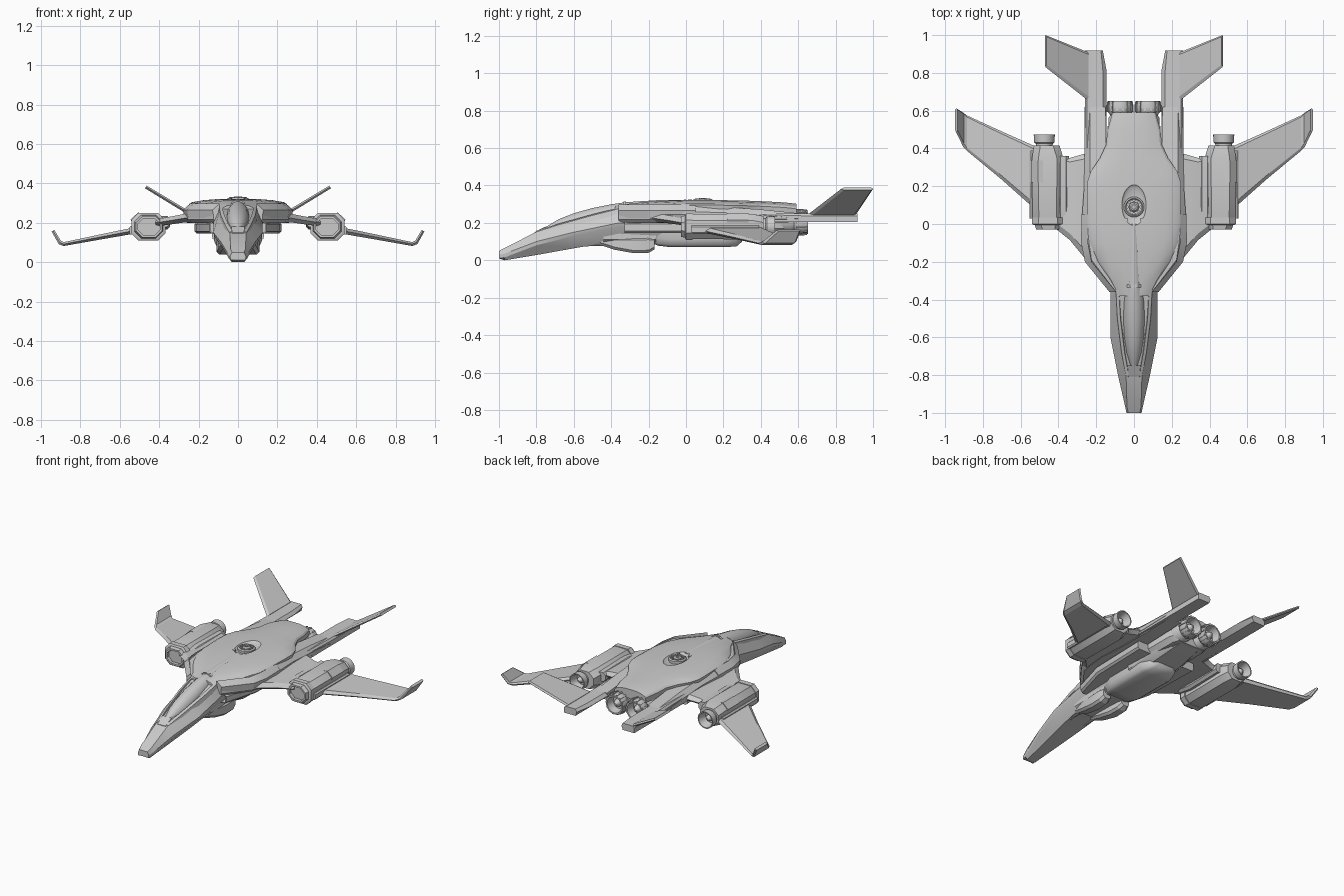
import bpy, bmesh
from math import sin, cos, pi, radians

if "Cube" in bpy.data.objects:
    bpy.data.objects.remove(bpy.data.objects["Cube"])


def loft(name, rings, mirror=False, inset=0, angle=25):
    """Skin a row of equal-length 3D rings, cap both ends, optionally hollow the first cap."""
    bm = bmesh.new()
    vs = [[bm.verts.new(p) for p in r] for r in rings]
    n = len(vs[0])
    for a, b in zip(vs, vs[1:]):
        for i in range(n):
            bm.faces.new((a[i], a[(i + 1) % n], b[(i + 1) % n], b[i]))
    first = bm.faces.new(vs[0])
    bm.faces.new(vs[-1])
    bmesh.ops.recalc_face_normals(bm, faces=bm.faces)
    if inset:
        bmesh.ops.inset_individual(bm, faces=[first], thickness=inset)
        move = first.normal * -0.05
        bmesh.ops.translate(bm, verts=bmesh.ops.extrude_discrete_faces(bm, faces=[first])["faces"][0].verts[:], vec=move)
    me = bpy.data.meshes.new(name)
    bm.to_mesh(me)
    bm.free()
    ob = bpy.data.objects.new(name, me)
    bpy.context.collection.objects.link(ob)
    bpy.ops.object.select_all(action='DESELECT')
    ob.select_set(True)
    bpy.context.view_layer.objects.active = ob
    bpy.ops.object.shade_smooth_by_angle(angle=radians(angle))
    if mirror:
        ob.modifiers.new("mirror", 'MIRROR')
    return ob


def sym(y, half):
    """Full ring from a half profile running top to bottom."""
    return [(x, y, z) for x, z in half] + [(-x, y, z) for x, z in reversed(half)]


def ring(y, pts):
    return [(x, y, z) for x, z in pts]


def octo(y, x, z, w, h, c):
    """Chamfered rectangle around (x, z) with half sizes w, h."""
    return ring(y, [(x - w, z - h + c), (x - w + c, z - h), (x + w - c, z - h), (x + w, z - h + c),
                    (x + w, z + h - c), (x + w - c, z + h), (x - w + c, z + h), (x - w, z + h - c)])


def foil(x, z, y0, y1, t, tilt=0):
    """Flat wing section from leading edge y0 to trailing edge y1."""
    c = y1 - y0
    s, k = -sin(tilt) * t, cos(tilt) * t
    return [(x, y0, z), (x + s, y0 + .08 * c, z + k), (x + s, y1 - .05 * c, z + k),
            (x, y1, z), (x - s, y1 - .05 * c, z - k), (x - s, y0 + .08 * c, z - k)]


def lathe(name, profile, x, z, mirror=True, n=24, up=False):
    """Revolve (radius, along) around an axis along y, or along z when up is set."""
    rings = []
    for r, d in profile:
        cs = [(r * cos(2 * pi * i / n), r * sin(2 * pi * i / n)) for i in range(n)]
        rings.append([(x + a, z + b, d) if up else (x + a, d, z + b) for a, b in cs])
    return loft(name, rings, mirror, angle=35)


# Faceted nose and central fuselage
body = [(-1, .03, .04, .02, .05, .03, .012), (-.97, .037, .046, .03, .066, .035, 0),
        (-.8, .042, .085, .045, .152, .10, .028), (-.6, .07, .125, .065, .205, .15, .064),
        (-.36, .09, .125, .08, .275, .20, .105), (-.1, .1, .13, .09, .29, .20, .11),
        (.3, .1, .13, .09, .28, .20, .12), (.5, .09, .12, .08, .27, .20, .14)]
loft("fuselage", [sym(y, [(a, zt), (b, zm), (b * .96, zm - .02), (c, zb)])
                  for y, a, b, c, zt, zm, zb in body])

# Canopy flowing back into the spine
canopy = [(-.75, .018, .165, .178), (-.68, .04, .175, .22), (-.6, .053, .19, .252), (-.5, .058, .22, .28),
          (-.4, .055, .245, .3), (-.32, .045, .26, .311), (-.15, .034, .28, .322), (.0, .02, .3, .324)]
loft("canopy", [sym(y, [(w * sin(a * pi / 12), b + (t - b) * cos(a * pi / 12)) for a in (.5, 2, 3.5, 5, 6)])
                for y, w, b, t in canopy], angle=40)

# Raised rails beside the canopy
rail = [(-.8, .034, .152), (-.68, .056, .19), (-.5, .078, .24), (-.35, .086, .278), (-.15, .07, .306)]
loft("canopy_rail", [ring(y, [(x - .014, z - .03), (x + .016, z - .03), (x + .01, z), (x - .006, z + .006)])
                     for y, x, z in rail], mirror=True)
loft("canopy_front_frame", [sym(-.81, [(.03, .15), (.036, .13)]), sym(-.75, [(.034, .182), (.045, .15)])])
loft("canopy_frame_band", [sym(y, [(.02, .313), (.048, .29), (.056, .25)]) for y in (-.335, -.32)])

# Upper deck narrowing toward the engines
deck = [(-.38, .085, .292), (-.3, .125, .303), (-.2, .19, .313), (-.1, .232, .318), (0, .245, .322),
        (.15, .25, .322), (.22, .248, .321), (.28, .228, .32), (.35, .18, .318), (.42, .148, .315),
        (.5, .14, .311), (.55, .125, .307), (.59, .115, .302)]
top = loft("upper_deck", [sym(y, [(w * .35, z), (w * .7, z - .007), (w * .93, z - .017), (w, z - .027), (w * .98, z - .06)])
                          for y, w, z in deck])
# Teardrop recess in the deck
bpy.ops.mesh.primitive_uv_sphere_add(segments=32, ring_count=16, radius=1, location=(0, .1, .328))
cutter = bpy.context.object
cutter.scale = (.066, .112, .026)
cut = top.modifiers.new("recess", 'BOOLEAN')
cut.object, cut.solver = cutter, 'EXACT'
bpy.context.view_layer.objects.active = top
bpy.ops.object.modifier_apply(modifier="recess")
bpy.data.objects.remove(cutter)

# Round fixture in the recess, with bolts
lathe("dorsal_ring", [(.054, .29), (.054, .322), (.046, .328), (.04, .322), (.04, .30)], 0, .09, False, up=True)
lathe("dorsal_hub", [(.026, .29), (.026, .326), (.018, .334), (.01, .334), (.01, .326)], 0, .09, False, 12, True)
for i in range(8):
    a = i * pi / 4
    lathe("dorsal_bolt", [(.008, .29), (.008, .33)], .034 * cos(a), .09 + .034 * sin(a), False, 8, True)
lathe("dorsal_stud", [(.011, .29), (.011, .325)], .042, .022, True, 10, True)

# Shoulder hulls with intake mouths
sh = [(-.36, .085, .125, .2, .275), (-.19, .1, .255, .2, .285), (-.1, .12, .268, .2, .29),
      (.0, .12, .278, .2, .29), (.2, .14, .264, .2, .285), (.4, .148, .262, .2, .272), (.62, .15, .262, .205, .25)]
loft("shoulder_hull", [ring(y, [(a, b), (c - .02, b), (c, b + .018), (c, t - .03), (c - .03, t), (a, t)])
                       for y, a, c, b, t in sh], mirror=True)
loft("intake_lip", [ring(y, [(x - .03, .235), (x, .225), (x + .008, .265), (x - .028, .297)])
                    for y, x in ((-.36, .122), (-.2, .252), (-.1, .272), (.05, .27))], mirror=True)
loft("intake_duct", [octo(y, x, .175, w, .03, .012) for y, x, w in ((-.33, .115, .03), (-.1, .15, .06), (.3, .15, .07))],
     mirror=True, inset=.006)

# Tail booms with slanted ends, and canted fins
boom = [(.2, .0, .262), (.62, 0, .25), (.81, 0, .25), (.918, .02, .25)]
loft("tail_boom", [ring(y, [(.145 + i, .232), (.165 + i * .5, t), (.25, t), (.26, t - .012), (.26, .205), (.175, .205)])
                   for y, i, t in boom], mirror=True)
loft("tail_fin", [foil(.245, .247, .655, .91, .009, radians(31)), foil(.468, .382, .83, 1, .008, radians(31))],
     mirror=True)

# Inner wings, side pods, outer wings with upturned tips
loft("inner_wing", [foil(.2, .228, -.26, .39, .024), foil(.27, .224, -.17, .37, .022),
                    foil(.34, .212, -.085, .35, .02), foil(.42, .2, -.02, .37, .018)], mirror=True)
pod = [(-.028, .452, .066, .054), (.03, .457, .081, .067), (.35, .457, .083, .068), (.415, .462, .068, .056)]
loft("wing_pod", [octo(y, x, .18, w, h, .034) for y, x, w, h in pod], mirror=True, inset=.012)
loft("pod_collar", [octo(y, .455, .18, .086, .071, .036) for y in (.0, .035)][::-1] +
     [octo(-.005, .455, .18, .076, .062, .032)], mirror=True)
loft("pod_panel", [ring(y, [(.47, .246), (.508, .252), (.545, .216), (.535, .19)])
                   for y in (.22, .335)], mirror=True)
loft("pod_root_fairing", [octo(y, .375, .2, .03, h, .015) for y, h in ((.0, .02), (.1, .035), (.36, .03))], mirror=True)
lathe("pod_nozzle", [(.044, .39), (.045, .425), (.054, .432), (.056, .475), (.049, .475), (.036, .42)], .475, .18)
lathe("pod_nozzle_cone", [(.022, .41), (.02, .44), (.006, .458)], .475, .18, n=12)
loft("outer_wing", [foil(.52, .162, .075, .41, .016), foil(.7, .128, .235, .49, .013),
                    foil(.885, .092, .388, .575, .01, .1), foil(.905, .1, .41, .59, .01, .6),
                    foil(.94, .16, .485, .612, .008, 1)], mirror=True)
loft("wing_root_block", [octo(y, .54, .163, .012, .022, .008) for y in (.03, .39)], mirror=True)

# Belly tray and twin chin pods with barrels
tray = [(-.19, .07, .1), (-.15, .1, .078), (-.08, .122, .07), (.2, .122, .07), (.27, .1, .074), (.3, .07, .1)]
loft("belly_tray", [sym(y, [(w, .17), (w, z + .04), (w * .9, z + .012), (w * .75, z)]) for y, w, z in tray], angle=40)
loft("belly_keel", [sym(y, [(.14, .21), (w, z + .03), (w * .7, z)])
                    for y, w, z in ((.1, .13, .09), (.35, .12, .115), (.52, .1, .14))])
chin = [(-.47, .058, .105, .022, .02), (-.38, .064, .09, .034, .034), (-.28, .07, .08, .038, .042),
        (-.2, .072, .082, .036, .042), (-.168, .072, .09, .028, .032)]
loft("chin_pod", [octo(y, x, z, w, h, .014) for y, x, z, w, h in chin], mirror=True)
for x, z in ((.048, .098), (.068, .098), (.058, .082)):
    lathe("gun_barrel", [(.007, -.4), (.007, -.52), (.01, -.522), (.01, -.535), (.005, -.535), (.005, -.52)], x, z, n=10)
loft("chin_mount", [sym(y, [(.1, .16), (.1, .11), (.07, .085)]) for y in (-.44, -.16)])

# Main engines with ribbed nozzles
loft("engine_block", [sym(y, [(w, .28), (w, .17), (w * .8, .14)]) for y, w in ((.3, .14), (.5, .138), (.54, .12))])
lathe("engine_casing", [(.06, .4), (.062, .56), (.052, .575), (.052, .6)], .074, .203)
lathe("engine_nozzle", [(.05, .575), (.066, .595), (.068, .62), (.062, .652), (.053, .652), (.044, .6)], .074, .203)
lathe("engine_cone", [(.026, .59), (.024, .62), (.008, .645)], .074, .203, n=12)
for i in range(14):
    a = 2 * pi * i / 14
    loft("nozzle_rib", [[(.074 + r * cos(a + d), y, .203 + r * sin(a + d)) for r, d in
                         ((r0, -.08), (r0 + .012, -.06), (r0 + .012, .06), (r0, .08))]
                        for y, r0 in ((.592, .059), (.62, .06), (.648, .056))], mirror=True)
